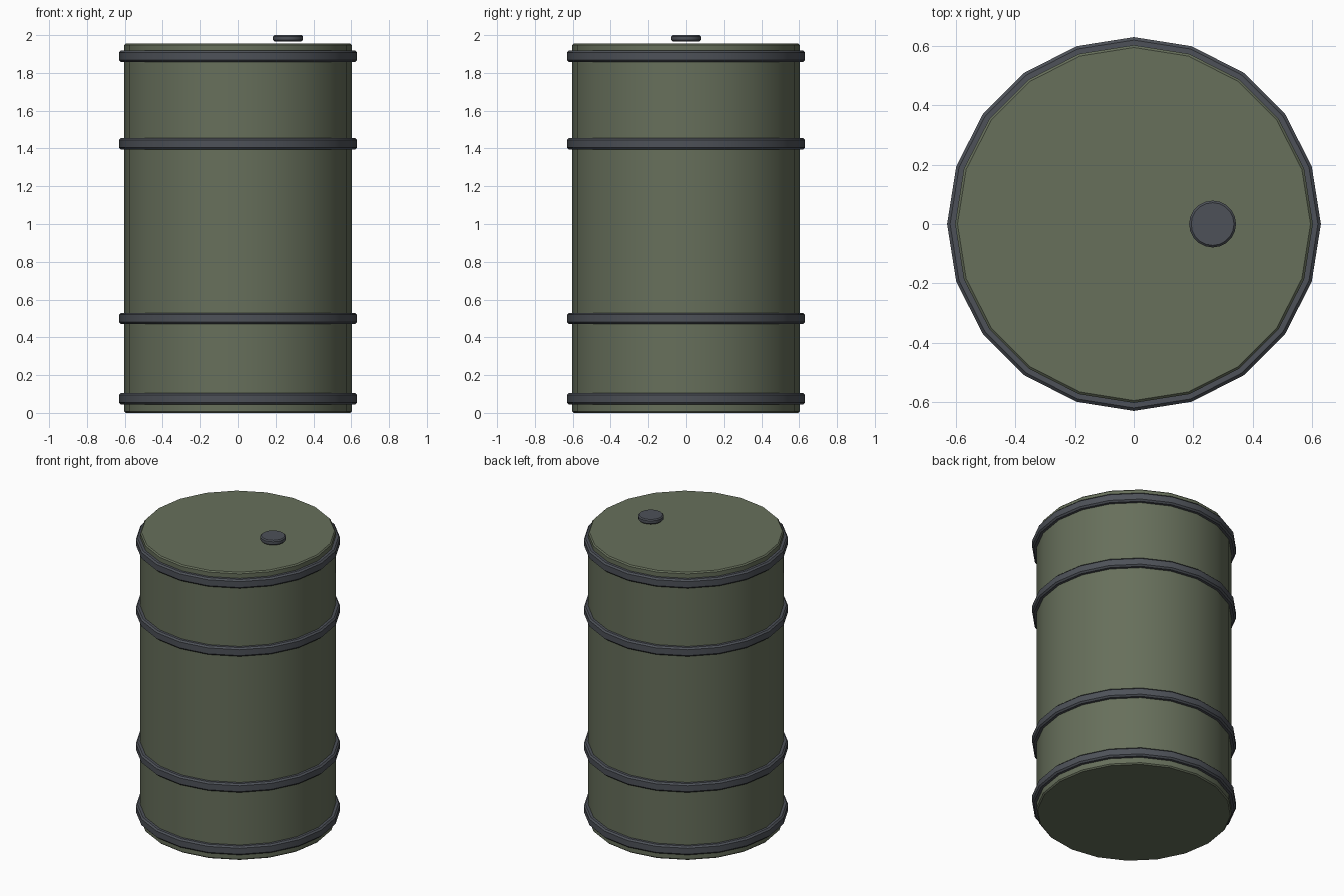
import bpy
import math

if "Cube" in bpy.data.objects:
    bpy.data.objects.remove(bpy.data.objects["Cube"])

SIDES = 20


def material(name, rgb):
    m = bpy.data.materials.new(name)
    m.diffuse_color = (*rgb, 1.0)
    m.use_nodes = True
    m.node_tree.nodes["Principled BSDF"].inputs["Base Color"].default_value = m.diffuse_color
    return m


GREEN = material("olive_paint", (0.135, 0.16, 0.105))
STEEL = material("dark_steel", (0.075, 0.083, 0.098))


def lathe(name, profile, mat, sides=SIDES, x=0.0, closed=False):
    """Spin an (r, z) profile, listed bottom to top on the outside, around z."""
    verts, faces = [], []
    n = len(profile)
    for i in range(sides):
        a = 2 * math.pi * i / sides
        verts += [(r * math.cos(a), r * math.sin(a), z) for r, z in profile]
    for i in range(sides):
        j = (i + 1) % sides
        for k in range(n if closed else n - 1):
            m = (k + 1) % n
            faces.append((i * n + k, j * n + k, j * n + m, i * n + m))
    if not closed:  # flat end caps
        faces.append([i * n for i in reversed(range(sides))])
        faces.append([i * n + n - 1 for i in range(sides)])
    mesh = bpy.data.meshes.new(name)
    mesh.from_pydata(verts, [], faces)
    mesh.materials.append(mat)
    ob = bpy.data.objects.new(name, mesh)
    bpy.context.collection.objects.link(ob)
    ob.location.x = x
    bpy.ops.object.select_all(action='DESELECT')
    bpy.context.view_layer.objects.active = ob
    ob.select_set(True)
    bpy.ops.object.shade_smooth_by_angle(angle=math.radians(30))
    return ob


def disc_profile(r, z0, z1, b):
    """Outer edge of a cylinder with chamfered rims."""
    return [(r - b, z0), (r, z0 + b), (r, z1 - b), (r - b, z1)]


# Drum body
lathe("drum_body", disc_profile(0.603, 0.0, 1.956, 0.008), GREEN)

# Four hoops, with their inner edges tucked into the body
for name, z in (("bottom_hoop", 0.075), ("lower_hoop", 0.50),
                ("upper_hoop", 1.425), ("top_hoop", 1.888)):
    z0, z1 = z - 0.03, z + 0.03
    lathe(name, [(0.59, z0)] + disc_profile(0.63, z0, z1, 0.01) + [(0.59, z1)],
          STEEL, closed=True)

# Filler cap, sitting just above the lid
lathe("filler_cap", disc_profile(0.079, 1.967, 2.0, 0.007), STEEL, sides=20, x=0.265)
